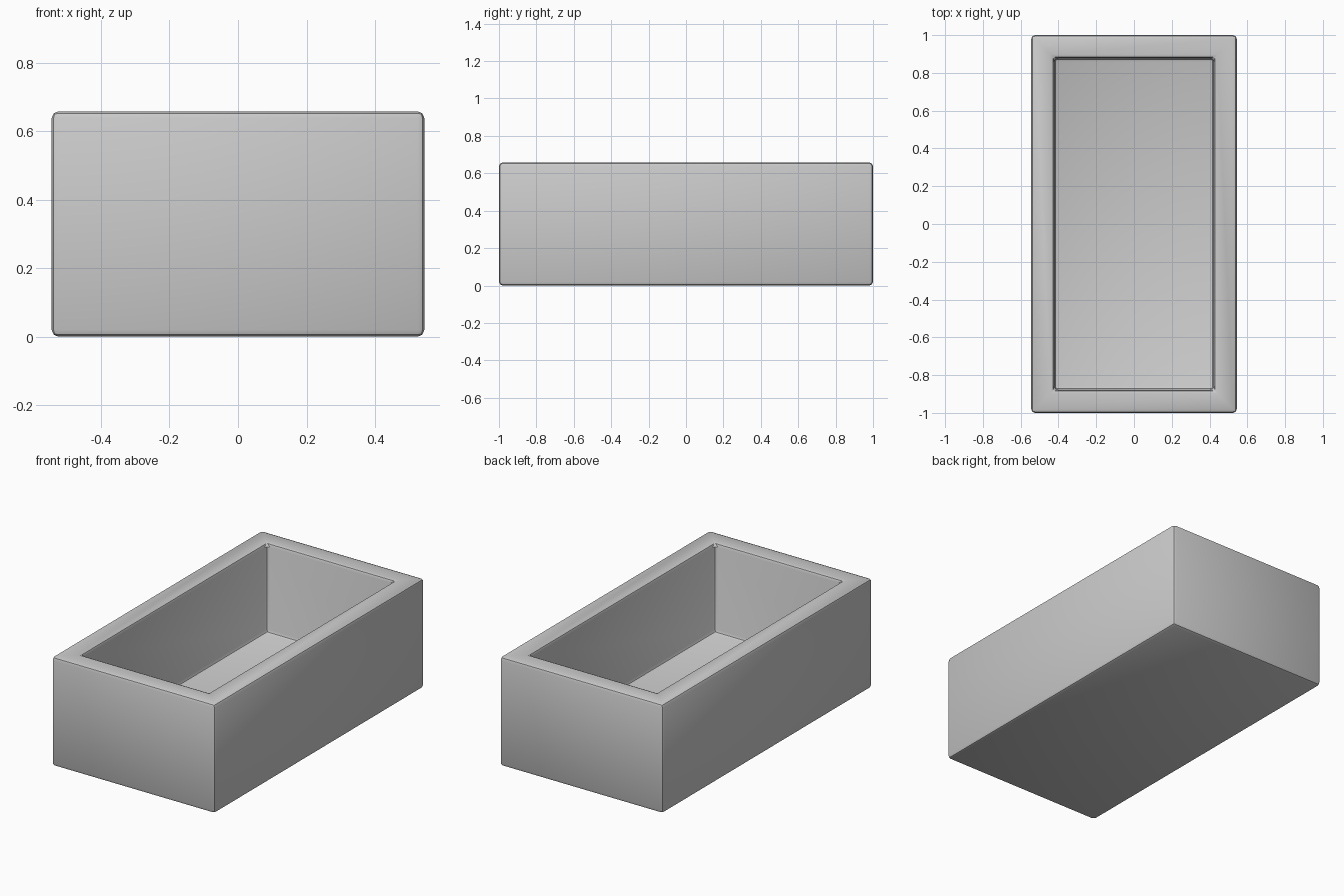
import bpy, bmesh, math

if "Cube" in bpy.data.objects:
    bpy.data.objects.remove(bpy.data.objects["Cube"])

W, L, H = 1.088, 2.0, 0.658     # outer size
WALL, FLOOR = 0.122, 0.12       # wall and floor thickness

# Solid block
bm = bmesh.new()
bmesh.ops.create_cube(bm, size=1)
for v in bm.verts:
    v.co = (v.co.x * W, v.co.y * L, (v.co.z + 0.5) * H)

# Cavity: inset the top face and push it down as the inner floor
top = max(bm.faces, key=lambda f: f.calc_center_median().z)
bmesh.ops.inset_region(bm, faces=[top], thickness=WALL, use_even_offset=True)
floor = bmesh.ops.extrude_discrete_faces(bm, faces=[top])["faces"][0]
for v in floor.verts:
    v.co.z = FLOOR
bmesh.ops.recalc_face_normals(bm, faces=bm.faces)

mesh = bpy.data.meshes.new("open_box")
bm.to_mesh(mesh)
bm.free()
box = bpy.data.objects.new("open_box", mesh)
bpy.context.collection.objects.link(box)

# Small two-step rounding on every hard edge, inside and out
bevel = box.modifiers.new("edge_rounding", 'BEVEL')
bevel.width = 0.02
bevel.segments = 2
bevel.limit_method = 'ANGLE'
bevel.angle_limit = math.radians(30)

bpy.context.view_layer.objects.active = box
box.select_set(True)
bpy.ops.object.modifier_apply(modifier=bevel.name)
bpy.ops.object.shade_smooth_by_angle(angle=math.radians(30))
